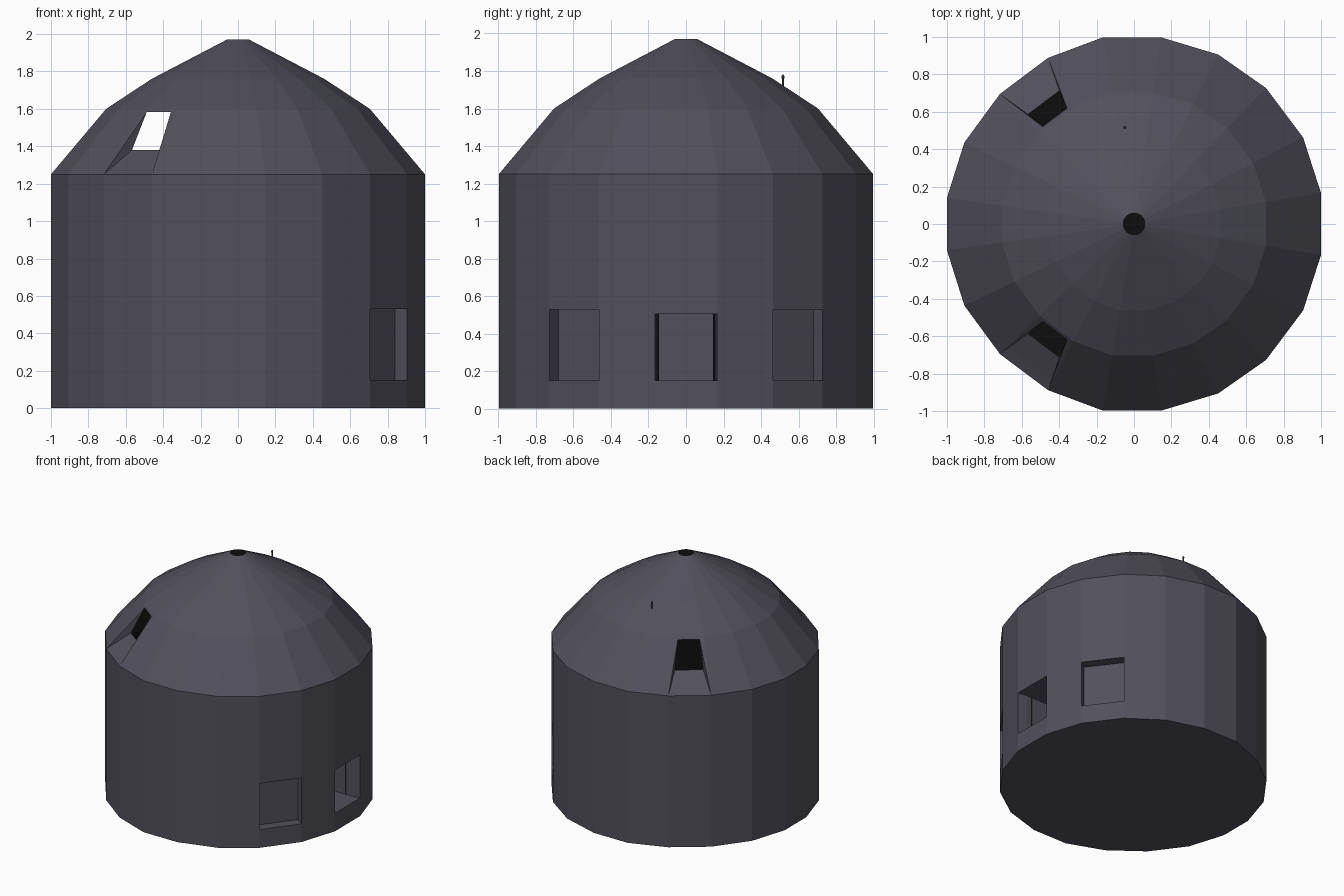
import bpy
import bmesh
from mathutils import Vector

cube = bpy.data.objects.get("Cube")
if cube:
    bpy.data.objects.remove(cube)


def material(name, rgb):
    m = bpy.data.materials.new(name)
    m.use_nodes = True
    m.diffuse_color = (*rgb, 1)
    m.node_tree.nodes["Principled BSDF"].inputs["Base Color"].default_value = (*rgb, 1)
    return m


slate = material("slate grey", (0.084, 0.081, 0.105))
black = material("dark interior", (0.004, 0.004, 0.004))

# Plan outline: one half, mirrored front to back
half = [(1.0, .165), (.904, .463), (.706, .727), (.45, .906), (.144, .998),
        (-.166, .998), (-.46, .888), (-.717, .695), (-.907, .436), (-1.0, .14)]
plan = half + [(x, -y) for x, y in reversed(half)]
N = len(plan)
WINDOWS, DOOR, SKYLIGHTS = (1, 17), 19, (6, 12)


def point(i, scale, z):
    x, y = plan[i % N]
    return Vector((x * scale, y * scale, z))


def panel(i, low, high):
    """Corners of one side panel between two (scale, z) levels."""
    return [point(i, *low), point(i + 1, *low), point(i + 1, *high), point(i, *high)]


def face(bm, pts, index=0):
    f = bm.faces.new([bm.verts.new(p) for p in pts])
    f.material_index = index


def finish(bm, name, *mats):
    bmesh.ops.remove_doubles(bm, verts=bm.verts, dist=0.0005)
    mesh = bpy.data.meshes.new(name)
    bm.to_mesh(mesh)
    bm.free()
    for m in mats:
        mesh.materials.append(m)
    obj = bpy.data.objects.new(name, mesh)
    bpy.context.collection.objects.link(obj)
    return obj


def recess(bm, i, bottom, top, steps):
    """Opening in a wall panel, stepped inward by (depth, inset) pairs."""
    loop = panel(i, (1, bottom), (1, top))
    side = (loop[1] - loop[0]).normalized()
    inward = Vector((-side.y, side.x, 0))
    face(bm, panel(i, (1, 0), (1, bottom)))
    face(bm, panel(i, (1, top), (1, 1.25)))
    outer = loop
    for depth, inset in steps:
        inner = [p + inward * depth + side * inset * s
                 for p, s in zip(outer, (1, -1, -1, 1))]
        for j in range(4):
            k = (j + 1) % 4
            face(bm, [loop[j], loop[k], inner[k], inner[j]])
        loop = inner
    face(bm, loop)


def skylight(bm, i, low, high):
    """Tapered roof opening with a sloping two-part sill."""
    a, b, c, d = panel(i, low, high)
    left, right = a.lerp(d, .95), b.lerp(c, .95)
    o1, o2 = left.lerp(right, .15), left.lerp(right, .85)
    face(bm, [a, o1, d])
    face(bm, [b, c, o2])
    face(bm, [o1, o2, c, d])
    s1, t1 = point(i, .94, 1.29), point(i + 1, .94, 1.29)
    p, q = point(i, .82, 1.38), point(i + 1, .82, 1.38)
    s2, t2 = p.lerp(q, .1), p.lerp(q, .9)
    face(bm, [a, b, t1, s1])
    face(bm, [s1, t1, t2, s2])
    face(bm, [a, s1, s2, o1])
    face(bm, [b, o2, t2, t1])


# Outer shell: wall with recesses, domed roof with skylights, vent at the apex
bm = bmesh.new()
roof = [(1, 1.25), (.705, 1.6), (.462, 1.76), (.06, 1.97)]
for i in range(N):
    if i in WINDOWS:
        recess(bm, i, .15, .53, [(.08, 0)])
    elif i == DOOR:
        recess(bm, i, .15, .505, [(.08, .01), (.3, .01)])
    else:
        face(bm, panel(i, (1, 0), (1, 1.25)))
    for k, (low, high) in enumerate(zip(roof, roof[1:])):
        if k == 0 and i in SKYLIGHTS:
            skylight(bm, i, low, high)
        else:
            face(bm, panel(i, low, high))
face(bm, [point(i, 1, 0) for i in reversed(range(N))])
face(bm, [point(i, .06, 1.97) for i in range(N)], 1)
finish(bm, "outer_shell", slate, black)

# Dark lining inside, open at the door and skylights
bm = bmesh.new()
lining = [(.88, .03), (.88, 1.1), (.96, 1.235), (.69, 1.59), (.45, 1.74), (.05, 1.95)]
for i in range(N):
    for k, (low, high) in enumerate(zip(lining, lining[1:])):
        if (k == 0 and i == DOOR) or (k == 2 and i in SKYLIGHTS):
            continue
        face(bm, reversed(panel(i, low, high)))
face(bm, [point(i, *lining[0]) for i in range(N)])
finish(bm, "interior_lining", black)

# Small roof aerial
bpy.ops.mesh.primitive_cylinder_add(vertices=8, radius=.005, depth=.09,
                                    location=(-.05, .517, 1.73))
aerial = bpy.context.object
aerial.name = "aerial_rod"
bpy.ops.mesh.primitive_uv_sphere_add(segments=8, ring_count=6, radius=.008,
                                     location=(-.05, .517, 1.768))
tip = bpy.context.object
tip.name = "aerial_tip"
tip.scale.z = 1.6
for part in (aerial, tip):
    part.data.materials.append(slate)
